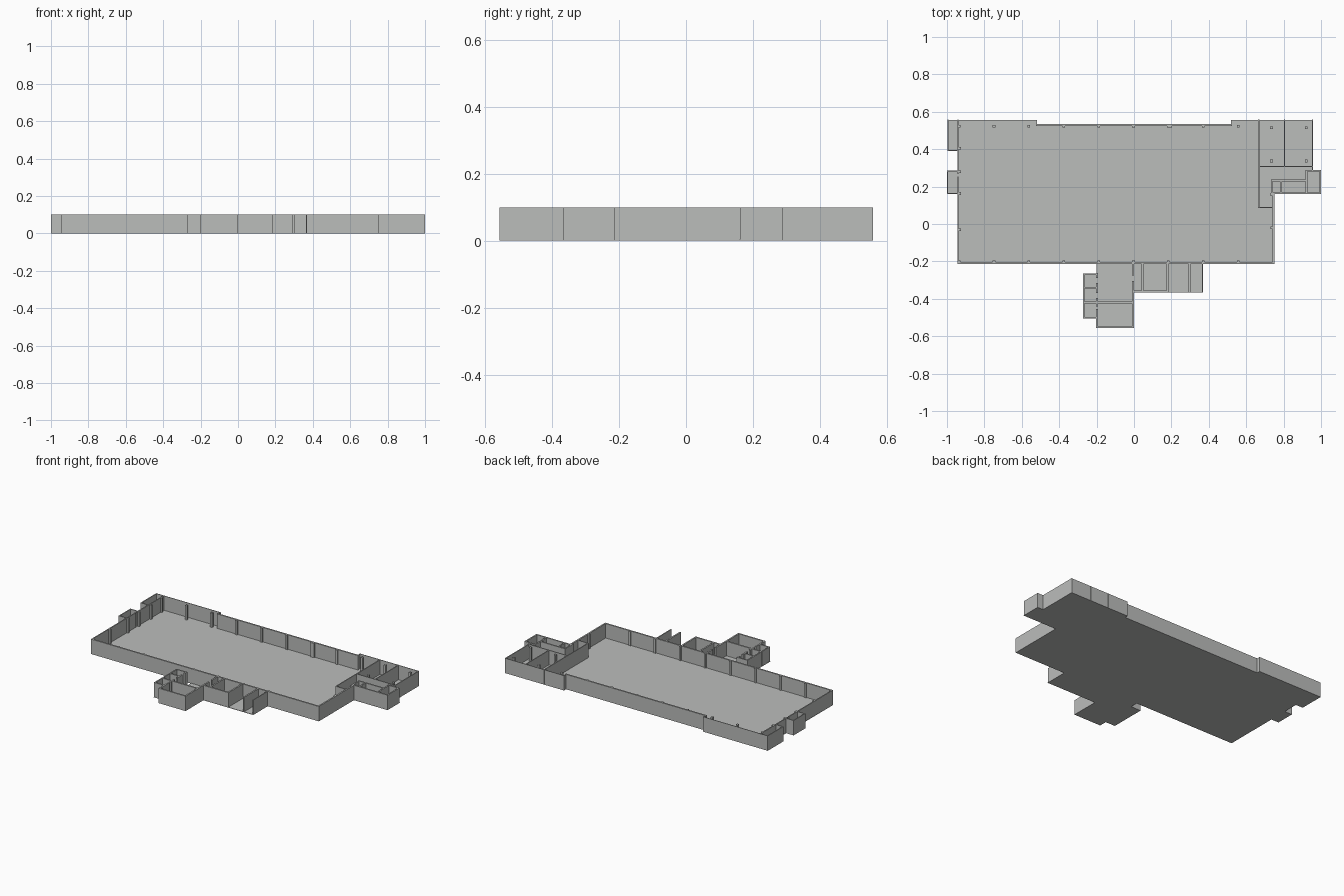
import bpy, bmesh

H = 0.1          # wall height
T = 0.010        # normal wall thickness
THIN = 0.004     # partition sheets
SLAB = 0.003     # floor thickness

grey = bpy.data.materials.new("plain grey")
grey.diffuse_color = (0.5, 0.51, 0.5, 1)


def add_box(bm, x0, y0, x1, y1, z1):
    geo = bmesh.ops.create_cube(bm, size=1)
    for v in geo["verts"]:
        v.co.x = x1 if v.co.x > 0 else x0
        v.co.y = y1 if v.co.y > 0 else y0
        v.co.z = z1 if v.co.z > 0 else 0


def make_object(name, boxes, z1):
    bm = bmesh.new()
    for b in boxes:
        add_box(bm, *b, z1)
    me = bpy.data.meshes.new(name)
    bm.to_mesh(me)
    bm.free()
    me.materials.append(grey)
    ob = bpy.data.objects.new(name, me)
    bpy.context.collection.objects.link(ob)
    return ob


def walls(name, lines, t=T):
    """Each line is the centre of a wall; the ends overlap to close corners."""
    h = t / 2
    make_object(name, [(a - h, b - h, c + h, d + h) for a, b, c, d in lines], H)


# Floor slabs, edge to edge
make_object("floor", [
    (-0.945, -0.213, 0.75, 0.535),     # main hall
    (-0.945, 0.535, -0.52, 0.557),     # north west strip
    (0.52, 0.535, 0.75, 0.557),        # north east strip
    (0.75, 0.16, 0.957, 0.557),        # north east rooms
    (0.957, 0.16, 1.0, 0.29),          # east porch
    (-0.997, 0.39, -0.945, 0.557),     # north west closet
    (-1.0, 0.16, -0.945, 0.285),       # west closet
    (-0.2, -0.557, 0.0, -0.213),       # south annex
    (-0.273, -0.505, -0.2, -0.265),    # annex side rooms
    (0.0, -0.367, 0.37, -0.213),       # south bays
], SLAB)

# Main hall outer walls
walls("hall_walls", [
    (-0.94, -0.208, 0.745, -0.208),
    (0.745, -0.208, 0.745, 0.165),
    (-0.52, 0.53, 0.52, 0.53),
])
walls("hall_north_corner_walls", [
    (-0.995, 0.555, -0.52, 0.555),
    (0.52, 0.555, 0.955, 0.555),
    (-0.52, 0.53, -0.52, 0.555),
    (0.52, 0.53, 0.52, 0.555),
], THIN)
# West wall, broken by the door of the west closet
walls("hall_west_wall", [
    (-0.941, -0.208, -0.941, 0.17),
    (-0.941, 0.17, -0.941, 0.25),
    (-0.941, 0.27, -0.941, 0.555),
], 0.007)

# West closets
walls("west_closet_walls", [
    (-0.995, 0.392, -0.995, 0.555),
    (-0.995, 0.392, -0.94, 0.392),
    (-0.997, 0.163, -0.997, 0.282),
    (-0.997, 0.163, -0.94, 0.163),
    (-0.997, 0.282, -0.94, 0.282),
], 0.006)

# North east rooms
walls("north_east_room_walls", [
    (0.667, 0.088, 0.667, 0.555),
    (0.667, 0.088, 0.745, 0.088),
    (0.667, 0.307, 0.92, 0.307),
    (0.92, 0.307, 0.954, 0.307),
    (0.954, 0.287, 0.954, 0.555),
    (0.804, 0.307, 0.804, 0.555),
], 0.006)
walls("east_porch_walls", [
    (0.737, 0.165, 0.995, 0.165),
    (0.737, 0.165, 0.737, 0.233),
    (0.737, 0.233, 0.92, 0.233),
    (0.786, 0.165, 0.786, 0.233),
    (0.922, 0.165, 0.922, 0.285),
    (0.922, 0.285, 0.995, 0.285),
    (0.995, 0.165, 0.995, 0.285),
], 0.009)

# South annex, with door gaps in its two long walls
walls("annex_walls", [
    (-0.197, -0.552, -0.005, -0.552),
    (-0.197, -0.552, -0.197, -0.46),
    (-0.197, -0.435, -0.197, -0.40),
    (-0.197, -0.365, -0.197, -0.32),
    (-0.197, -0.285, -0.197, -0.268),
    (-0.005, -0.552, -0.005, -0.31),
    (-0.005, -0.27, -0.005, -0.208),
    (-0.268, -0.42, -0.005, -0.42),
])
walls("annex_side_room_walls", [
    (-0.268, -0.50, -0.268, -0.268),
    (-0.268, -0.50, -0.197, -0.50),
    (-0.268, -0.34, -0.197, -0.34),
    (-0.268, -0.268, -0.197, -0.268),
], 0.008)

# South bays: a closed pair, then two open fronted ones
walls("south_bay_walls", [
    (-0.005, -0.361, 0.18, -0.361),
    (0.045, -0.361, 0.045, -0.208),
    (0.18, -0.361, 0.18, -0.208),
    (0.297, -0.361, 0.297, -0.208),
])
walls("south_bay_end_wall", [(0.367, -0.363, 0.367, -0.208)], 0.006)

# Columns standing inside the walls
cols = [(-0.935 + 0.1865 * i, y) for i in range(9) for y in (0.523, -0.203)]
cols += [(0.197, 0.523), (-0.933, 0.405), (-0.933, 0.28), (-0.933, 0.163),
         (-0.933, -0.03), (0.738, 0.158), (0.738, -0.02)]
cols += [(x, y) for x in (0.735, 0.92) for y in (0.337, 0.515)]
R = 0.007
make_object("columns", [(x - R, y - R, x + R, y + R) for x, y in cols], H - 0.001)
